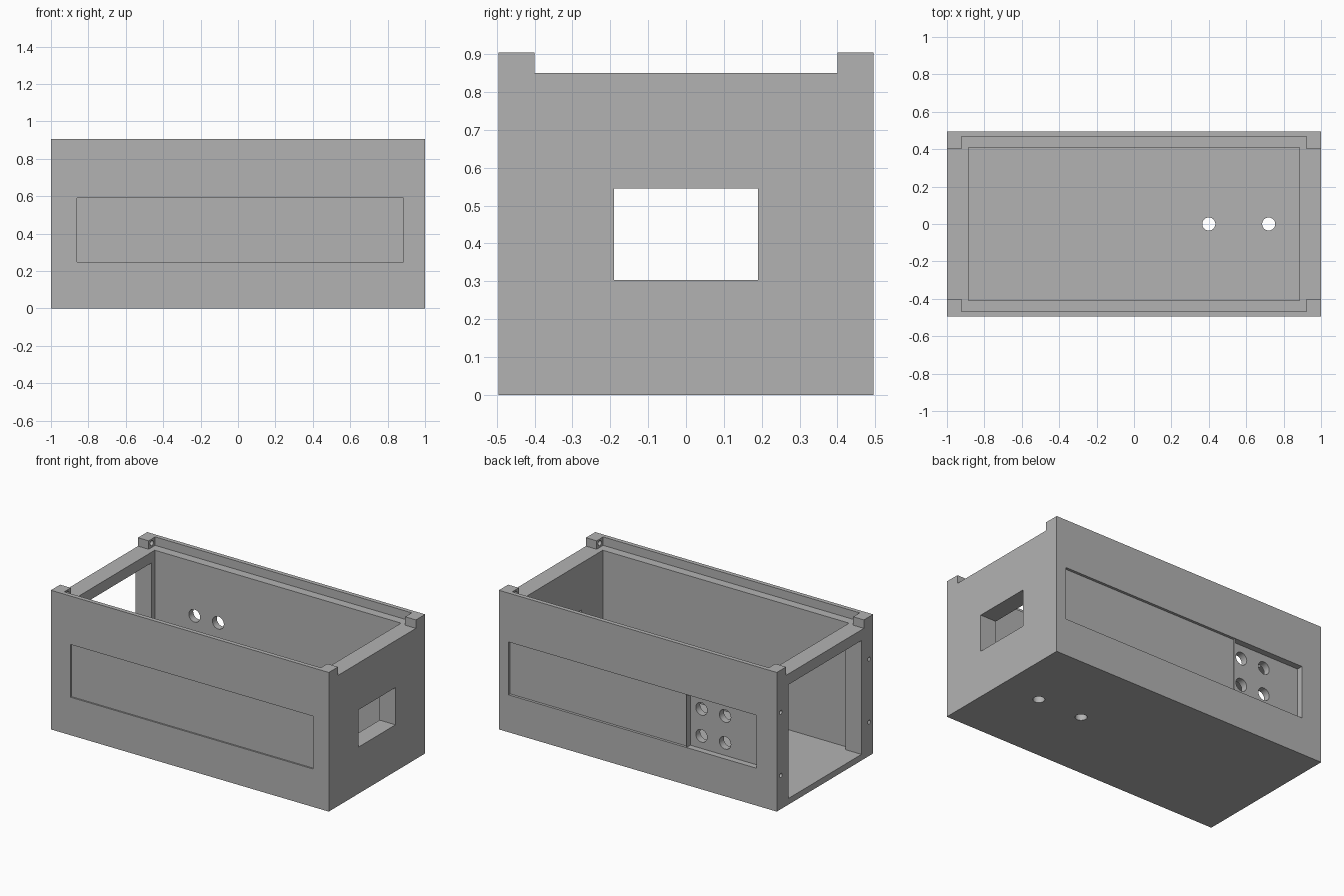
import bpy
from mathutils import Matrix, Vector

cube = bpy.data.objects.get("Cube")
if cube:
    bpy.data.objects.remove(cube, do_unlink=True)

# One plain grey
grey = bpy.data.materials.new("plain_grey")
grey.use_nodes = True
color = (0.45, 0.45, 0.45, 1)
grey.diffuse_color = color
grey.node_tree.nodes["Principled BSDF"].inputs["Base Color"].default_value = color


def box(name, x, y, z):
    """Box given as (min, max) ranges."""
    bpy.ops.mesh.primitive_cube_add(size=1)
    obj = bpy.context.object
    obj.name = name
    size = [r[1] - r[0] for r in (x, y, z)]
    mid = Vector([(r[0] + r[1]) / 2 for r in (x, y, z)])
    obj.data.transform(Matrix.Translation(mid) @ Matrix.Diagonal((*size, 1)))
    return obj


def rod(name, center, radius, length, axis):
    """Cylinder along a world axis."""
    bpy.ops.mesh.primitive_cylinder_add(vertices=24, radius=radius, depth=length)
    obj = bpy.context.object
    obj.name = name
    turn = Vector((0, 0, 1)).rotation_difference(Vector(axis)).to_matrix().to_4x4()
    obj.data.transform(Matrix.Translation(center) @ turn)
    return obj


def cut(target, cutter):
    mod = target.modifiers.new(cutter.name, 'BOOLEAN')
    mod.operation = 'DIFFERENCE'
    mod.solver = 'EXACT'
    mod.object = cutter
    bpy.context.view_layer.objects.active = target
    bpy.ops.object.modifier_apply(modifier=mod.name)
    bpy.data.objects.remove(cutter, do_unlink=True)


X, Y, Z = (1, 0, 0), (0, 1, 0), (0, 0, 1)
case = box("enclosure_case", (-1, 1), (-0.495, 0.495), (0, 0.905))

# Lid seat: lowered end walls, thin lips along the sides, corner posts left over
cut(case, box("lid_seat", (-0.923, 0.923), (-0.467, 0.467), (0.85, 1.2)))
cut(case, box("end_gap", (-1.2, 1.2), (-0.4, 0.4), (0.85, 1.2)))

# Hollow interior, end window and large opening at the other end
cut(case, box("cavity", (-0.886, 0.886), (-0.41, 0.41), (0.04, 1.2)))
cut(case, box("window", (0.8, 1.2), (-0.19, 0.19), (0.303, 0.545)))
cut(case, box("end_opening", (-1.2, -0.8), (-0.375, 0.375), (0.04, 0.78)))

# Shallow label recess in front, stepped recess at the back
cut(case, box("front_recess", (-0.86, 0.885), (-0.7, -0.485), (0.247, 0.59)))
cut(case, box("back_recess", (-0.35, 0.93), (0.478, 0.7), (0.243, 0.587)))
cut(case, box("socket_recess", (-0.855, -0.35), (0.455, 0.7), (0.243, 0.587)))

# Four socket holes in the back wall
for x in (-0.6, -0.43):
    for z in (0.325, 0.5):
        cut(case, rod("socket_hole", (x, 0.45, z), 0.041, 0.3, Y))

# Two floor holes
for x in (0.4, 0.72):
    cut(case, rod("floor_hole", (x, 0, 0), 0.035, 0.2, Z))

# Screw holes: in the open end's frame and in the inner side of each corner post
for side in (-1, 1):
    for z in (0.22, 0.63):
        cut(case, rod("frame_screw_hole", (-1, side * 0.453, z), 0.013, 0.16, X))
    for end in (-1, 1):
        cut(case, rod("post_screw_hole", (end * 0.923, side * 0.433, 0.878), 0.017, 0.1, X))

case.data.materials.clear()
case.data.materials.append(grey)
bpy.ops.object.select_all(action='DESELECT')
case.select_set(True)
bpy.context.view_layer.objects.active = case
bpy.ops.object.shade_smooth_by_angle()
